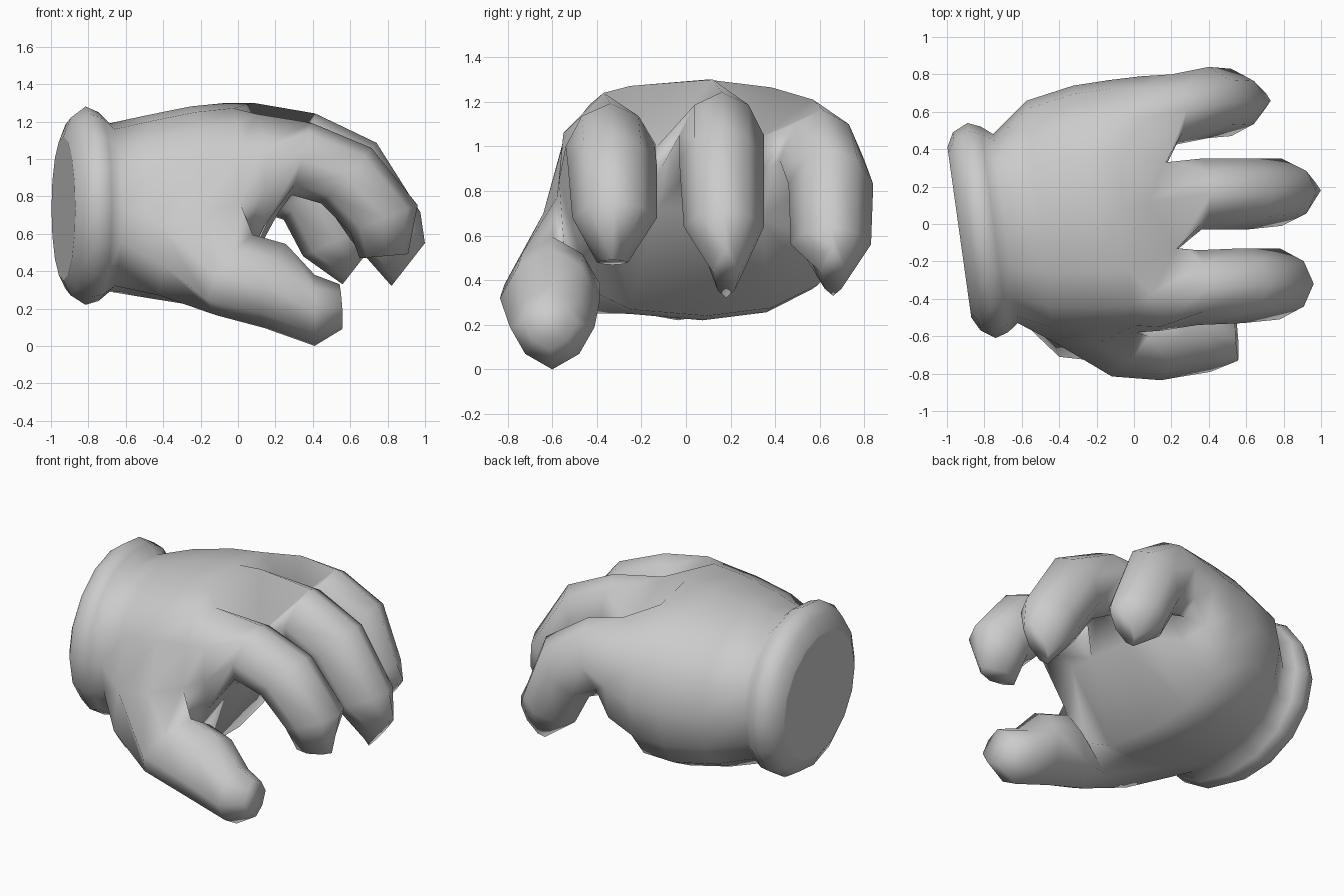
import bpy, bmesh, math
from math import sin, cos, radians

if "Cube" in bpy.data.objects:
    bpy.data.objects.remove(bpy.data.objects["Cube"])

bm = bmesh.new()


def loop(points):
    return [bm.verts.new(p) for p in points]


def bridge(a, b, skip=()):
    n = len(a)
    for i in range(n):
        if i not in skip:
            bm.faces.new((a[i], a[(i + 1) % n], b[(i + 1) % n], b[i]))


def section(x, tilt, ylo, yhi, zlo, zhi, near, far):
    """16-sided rounded section across the arm; starts at -y and runs over the top."""
    pts = []
    for k in range(16):
        a = math.pi - k * math.pi / 8
        c, s = cos(a), sin(a)
        p = near if c < 0 else far
        y = (ylo + yhi) / 2 + (yhi - ylo) / 2 * math.copysign(abs(c) ** p, c)
        z = (zlo + zhi) / 2 + (zhi - zlo) / 2 * math.copysign(abs(s) ** p, s)
        pts.append((x + tilt * y, y, z))
    return loop(pts)


# Cuff and palm
rings = [section(*s) for s in (
    (-0.94, -0.14, -0.50, 0.41, 0.35, 1.12, 1, 1),
    (-0.90, -0.14, -0.57, 0.49, 0.27, 1.22, 1, 1),
    (-0.82, -0.13, -0.61, 0.54, 0.22, 1.28, 1, 1),
    (-0.75, -0.13, -0.58, 0.52, 0.24, 1.25, .95, .95),
    (-0.69, -0.13, -0.53, 0.48, 0.29, 1.19, .9, .92),
    (-0.50, -0.11, -0.59, 0.66, 0.26, 1.23, .78, .88),
    (-0.25, -0.10, -0.59, 0.74, 0.22, 1.28, .72, .88),
    (-0.05, -0.10, -0.58, 0.77, 0.24, 1.30, .70, .88))]

# Swelling at the root of the thumb
s1, s2, s3 = rings[5:8]
for v, p in ((s1[0], (-.43, -.63, .66)), (s1[15], (-.40, -.71, .43)), (s1[14], (-.42, -.57, .27)),
             (s2[0], (-.20, -.64, .70)), (s2[14], (-.20, -.50, .25)), (s3[14], (.0, -.44, .36))):
    v.co = p

# Knuckle line: near side, top, far side, underside
rings.append(loop((
    (.15, -.57, .85),
    (.14, -.55, 1.06), (.10, -.37, 1.24), (.23, -.13, 1.0), (.08, .12, 1.3),
    (.17, .33, 1.04), (.06, .57, 1.21), (.04, .73, 1.05),
    (.04, .79, .85),
    (.05, .73, .62), (.10, .58, .58), (.17, .33, .68), (.20, .15, .71),
    (.22, -.13, .72), (.20, -.33, .75), (.14, -.51, .64))))
for i in range(len(rings) - 1):
    bridge(rings[i], rings[i + 1], skip=(14, 15) if i in (5, 6) else ())
cap = bm.faces.new(rings[0])

# Three curled fingers: x, y, z, bend angle, half width, half thickness
K = rings[-1]
web = loop(((.24, -.13, .87), (.18, .33, .87)))
mids = [K[0], web[0], web[1], K[8]]
fingers = (
    ((.34, -.34, 1.0, 15, .20, .20), (.58, -.33, .91, 42, .20, .20),
     (.78, -.32, .68, 68, .19, .195), (.78, -.33, .48, 85, .07, .13)),
    ((.36, .16, 1.05, 15, .19, .20), (.60, .16, .93, 42, .19, .21),
     (.79, .17, .64, 68, .18, .20), (.91, .18, .435, 38, .06, .145)),
    ((.20, .61, .94, 20, .19, .24), (.40, .65, .83, 45, .19, .22),
     (.52, .65, .56, 65, .18, .19), (.645, .66, .44, 38, .06, .14)))
for f, path in enumerate(fingers):
    t, b = 1 + 2 * f, 15 - 2 * f
    prev = [K[t], K[t + 1], K[t + 2], mids[f + 1], K[b - 2], K[b - 1], K[b], mids[f]]
    for x, y, z, bend, w, r in path:
        pts = []
        for k in range(8):
            a = radians(135 - 45 * k)
            h = r * sin(a)
            side = w * cos(a) * (1 if k % 2 else .9)
            pts.append((x + h * sin(radians(bend)), y + side, z + h * cos(radians(bend))))
        ring = loop(pts)
        bridge(prev, ring)
        prev = ring
    bm.faces.new(prev)

# Thumb grown from the opening on the near side: x, y, z, radius, slant
prev = [s3[14], s3[15], s3[0], s2[0], s1[0], s1[15], s1[14], s2[14]]
for x, y, z, r, slant in ((-.02, -.60, .38, .215, .14), (.20, -.61, .32, .225, .08),
                          (.41, -.60, .19, .19, .0), (.55, -.61, .21, .12, -.01)):
    pts = []
    for k in range(8):
        a = radians(45 * k)
        d = r * (.9 if k % 2 else 1)
        pts.append((x + slant * cos(a - math.pi / 4), y + d * cos(a), z + d * sin(a)))
    ring = loop(pts)
    bridge(prev, ring)
    prev = ring
bm.faces.new(prev)

# Smooth surface with a flat wrist end
bmesh.ops.recalc_face_normals(bm, faces=bm.faces)
for face in bm.faces:
    face.smooth = face is not cap
for e in cap.edges:
    e.smooth = False
mesh = bpy.data.meshes.new("gloved_hand")
bm.to_mesh(mesh)
bm.free()
mat = bpy.data.materials.new("light grey")
mat.diffuse_color = (0.6, 0.6, 0.6, 1)
mat.use_nodes = True
mat.node_tree.nodes["Principled BSDF"].inputs["Base Color"].default_value = mat.diffuse_color
mesh.materials.append(mat)
hand = bpy.data.objects.new("gloved_hand", mesh)
bpy.context.collection.objects.link(hand)
